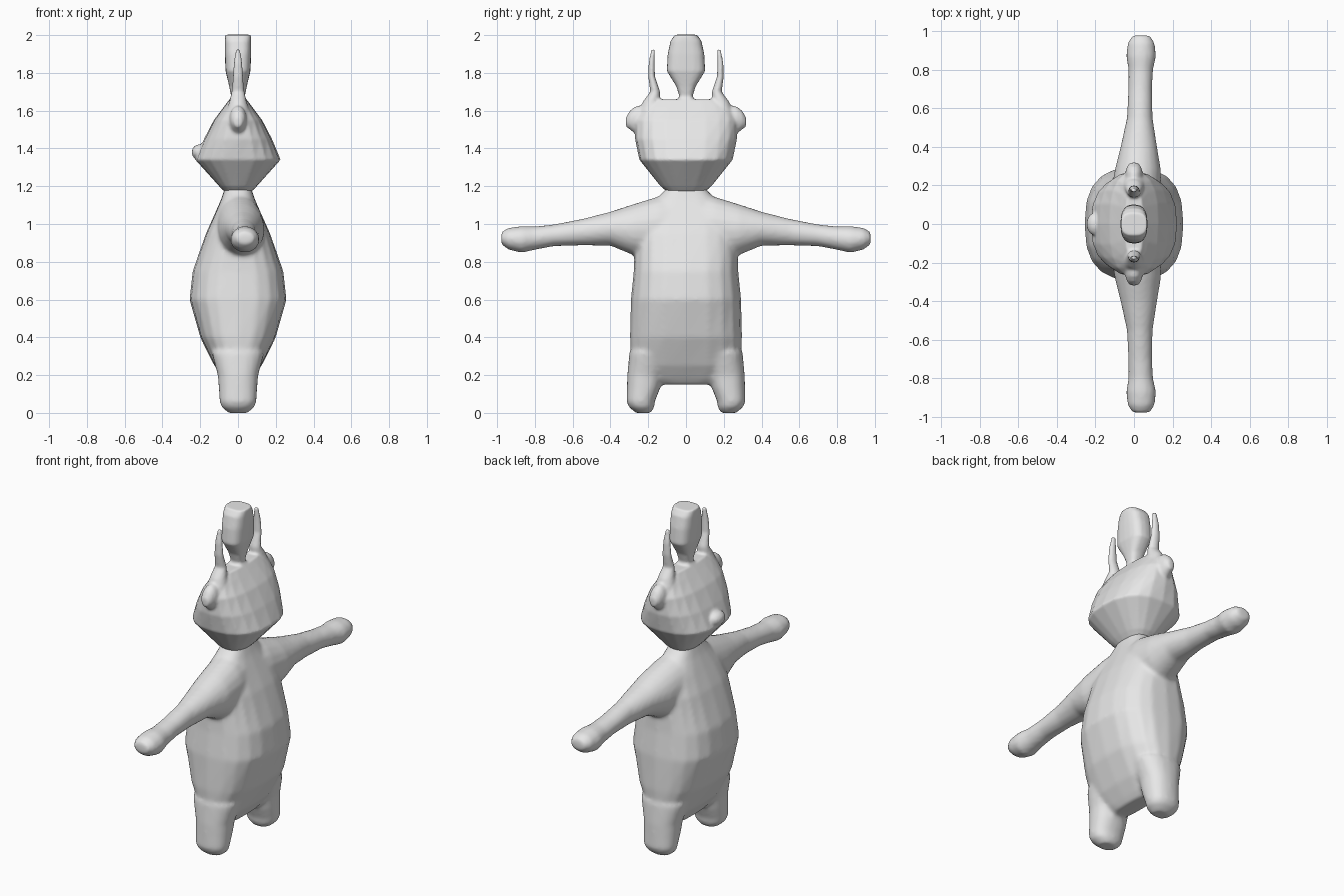
import bpy, bmesh, math
from mathutils import Matrix, Vector

cube = bpy.data.objects.get("Cube")
if cube:
    bpy.data.objects.remove(cube, do_unlink=True)

grey = bpy.data.materials.new("plain grey")
grey.use_nodes = True
grey.diffuse_color = (0.8, 0.8, 0.8, 1)
grey.node_tree.nodes["Principled BSDF"].inputs["Base Color"].default_value = (0.8, 0.8, 0.8, 1)

SIDES = 20


def rounded(angle, power):
    """Point on a unit superellipse."""
    c, s = math.cos(angle), math.sin(angle)
    return (math.copysign(abs(c) ** (2 / power), c),
            math.copysign(abs(s) ** (2 / power), s))


def loft(bm, rings, axis="z", power=2.0, side=1):
    """Skin closed rings; each is (position, centre a, centre b, radius a, radius b)."""
    loops = []
    for pos, ca, cb, ra, rb in rings:
        loop = []
        for i in range(SIDES):
            u, v = rounded(math.tau * i / SIDES, power)
            a, b = ca + ra * u, cb + rb * v
            co = (a, side * b, pos) if axis == "z" else (a, side * pos, b)
            loop.append(bm.verts.new(co))
        loops.append(loop)
    for low, high in zip(loops, loops[1:]):
        for i in range(SIDES):
            j = (i + 1) % SIDES
            bm.faces.new((low[i], low[j], high[j], high[i]))
    bm.faces.new(loops[0])
    bm.faces.new(loops[-1])


def finish(bm, name, voxel, smoothing):
    """Fuse the overlapping parts into one smooth skin."""
    bmesh.ops.recalc_face_normals(bm, faces=bm.faces)
    for face in bm.faces:
        face.smooth = True
    mesh = bpy.data.meshes.new(name)
    bm.to_mesh(mesh)
    bm.free()
    mesh.materials.append(grey)
    obj = bpy.data.objects.new(name, mesh)
    bpy.context.collection.objects.link(obj)
    fuse = obj.modifiers.new("fuse", "REMESH")
    fuse.mode = "VOXEL"
    fuse.voxel_size = voxel
    fuse.use_smooth_shade = True
    blend = obj.modifiers.new("blend", "SMOOTH")
    blend.factor = 0.5
    blend.iterations = smoothing
    return obj


# Torso: (height, half depth, half width)
body = bmesh.new()
torso = [(0.15, 0.05, 0.15), (0.18, 0.075, 0.24), (0.25, 0.125, 0.29),
         (0.4, 0.2, 0.297), (0.6, 0.257, 0.292), (0.75, 0.24, 0.277),
         (0.95, 0.17, 0.27), (1.05, 0.125, 0.24), (1.13, 0.09, 0.16),
         (1.19, 0.07, 0.1), (1.23, 0.07, 0.1)]
loft(body, [(z, 0, 0, rx, ry) for z, rx, ry in torso], power=2.6)

arm = [(0, 0, 0.96, 0.13, 0.2), (0.15, 0.01, 0.975, 0.13, 0.17),
       (0.28, 0.02, 0.97, 0.12, 0.135), (0.4, 0.025, 0.975, 0.095, 0.09),
       (0.55, 0.03, 0.957, 0.067, 0.07), (0.7, 0.032, 0.94, 0.062, 0.058),
       (0.8, 0.035, 0.925, 0.064, 0.062), (0.87, 0.037, 0.918, 0.078, 0.071),
       (0.94, 0.037, 0.922, 0.07, 0.058), (0.978, 0.037, 0.925, 0.045, 0.032)]
leg = [(0, 0, 0.225, 0.05, 0.04), (0.03, 0, 0.235, 0.087, 0.067),
       (0.06, 0, 0.24, 0.097, 0.075), (0.13, 0, 0.225, 0.102, 0.088),
       (0.2, 0, 0.215, 0.107, 0.096), (0.32, 0, 0.19, 0.14, 0.11)]
for side in (-1, 1):
    loft(body, arm, axis="y", side=side)
    loft(body, leg, power=2.3, side=side)
finish(body, "body", 0.012, 6)

# Head: wedge that narrows to a ridge on top
head = bmesh.new()
skull = [(1.17, 0.07, 0.1), (1.2, 0.1, 0.135), (1.34, 0.226, 0.247),
         (1.45, 0.18, 0.27), (1.55, 0.128, 0.27), (1.62, 0.075, 0.24),
         (1.66, 0.045, 0.19)]
loft(head, [(z, 0, 0, rx, ry) for z, rx, ry in skull], power=2.5)

# Nose on the face
bmesh.ops.create_uvsphere(
    head, u_segments=16, v_segments=10, radius=1,
    matrix=Matrix.Translation((-0.203, 0, 1.38)) @ Matrix.Diagonal((0.043, 0.06, 0.042, 1)))

ear = [(0.2, 0, 1.55, 0.05, 0.085), (0.27, 0, 1.55, 0.045, 0.072),
       (0.297, 0, 1.55, 0.036, 0.05), (0.318, 0, 1.54, 0.02, 0.025)]
horn = [(1.6, 0, 0.19, 0.06, 0.06), (1.65, 0, 0.182, 0.045, 0.045),
        (1.7, 0, 0.163, 0.034, 0.026), (1.78, 0, 0.182, 0.027, 0.018),
        (1.85, 0, 0.182, 0.023, 0.016), (1.925, 0, 0.174, 0.012, 0.01)]
for side in (-1, 1):
    loft(head, ear, axis="y", side=side)
    loft(head, horn, side=side)

# Crest: flared tuft in the middle of the ridge
crest = [(1.62, 0.045, 0.05), (1.68, 0.037, 0.036), (1.73, 0.047, 0.052),
         (1.81, 0.066, 0.102), (1.9, 0.07, 0.097), (1.97, 0.07, 0.082),
         (2.002, 0.068, 0.058)]
loft(head, [(z, 0, 0, rx, ry) for z, rx, ry in crest], power=2.8)
finish(head, "head", 0.008, 3)
